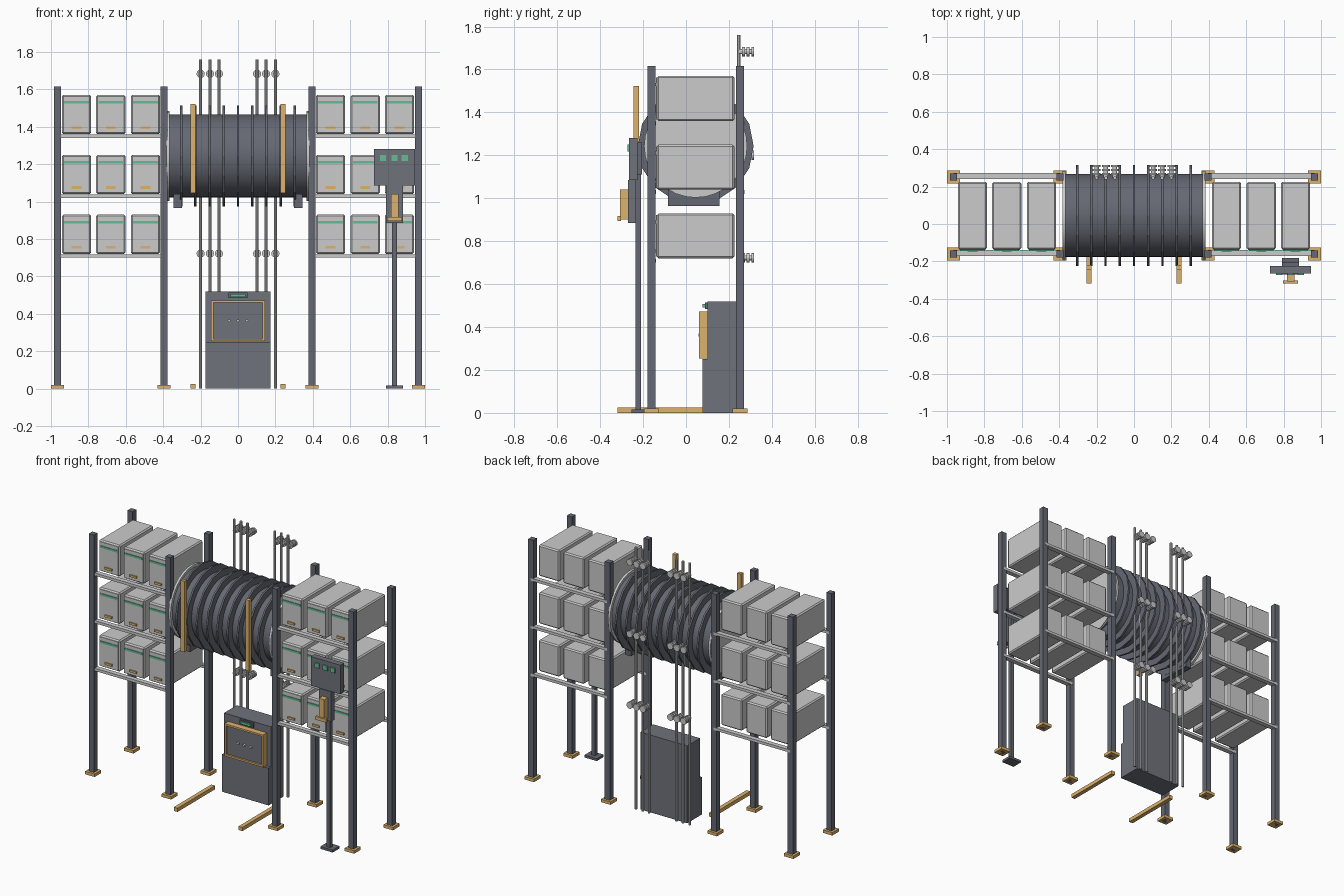
import bpy
from math import pi

if "Cube" in bpy.data.objects:
    bpy.data.objects.remove(bpy.data.objects["Cube"])


def material(name, rgb):
    m = bpy.data.materials.new(name)
    m.diffuse_color = (*rgb, 1)
    m.use_nodes = True
    m.node_tree.nodes["Principled BSDF"].inputs["Base Color"].default_value = m.diffuse_color
    return m


STEEL = material("dark_steel", (0.13, 0.14, 0.17))
PAINT = material("cabinet_paint", (0.16, 0.17, 0.2))
GREY = material("light_grey", (0.55, 0.56, 0.57))
ORANGE = material("safety_orange", (0.73, 0.45, 0.15))
GREEN = material("indicator_green", (0.13, 0.5, 0.3))


def box(name, x, y, z, mat=None, bevel=0):
    """Box from (min, max) ranges along each axis."""
    bpy.ops.mesh.primitive_cube_add(size=1, location=[(a + b) / 2 for a, b in (x, y, z)])
    o = bpy.context.object
    o.name = name
    o.scale = [b - a for a, b in (x, y, z)]
    bpy.ops.object.transform_apply(location=False, rotation=False, scale=True)
    if mat:
        o.data.materials.append(mat)
    if bevel:
        b = o.modifiers.new("bevel", "BEVEL")
        b.width, b.segments = bevel, 1
    return o


def rod(name, loc, r, length, axis, mat, sides=16, smooth=False):
    rot = {"x": (0, pi / 2, 0), "y": (pi / 2, 0, 0), "z": (0, 0, 0)}[axis]
    bpy.ops.mesh.primitive_cylinder_add(vertices=sides, radius=r, depth=length,
                                        location=loc, rotation=rot)
    o = bpy.context.object
    o.name = name
    o.data.materials.append(mat)
    if smooth:
        bpy.ops.object.shade_smooth_by_angle()
    return o


def span(c, half):
    return (c - half, c + half)


def side_span(s, a, b):
    return tuple(sorted((s * a, s * b)))


# Two racks: posts, feet, rails and boxes
for s in (-1, 1):
    for px in (0.396, 0.965):
        for py in (-0.16, 0.252):
            box("rack_post", span(s * px, 0.019), span(py, 0.019), (0, 1.615), STEEL)
            box("rack_foot", span(s * px, 0.035), span(py, 0.035), (0, 0.02), ORANGE)
    for z in (0.72, 1.04, 1.36):
        for py in (-0.155, 0.257):
            box("shelf_rail", side_span(s, 0.396, 0.965), span(py, 0.016),
                (z - 0.02, z - 0.002), GREY)
        for cx in (0.495, 0.68, 0.863):
            x = s * cx
            box("storage_box", span(x, 0.078), (-0.135, 0.225), (z, z + 0.21), GREY, 0.008)
            box("box_front_panel", span(x, 0.07), (-0.14, -0.13), (z + 0.008, z + 0.202), GREY)
            box("box_stripe", span(x, 0.066), (-0.144, -0.138), (z + 0.163, z + 0.177), GREEN)
            box("box_handle", span(x, 0.026), (-0.148, -0.138), (z + 0.028, z + 0.042), ORANGE)

# Horizontal drum with ring fins, end flanges and saddles
DY, DZ = 0.045, 1.243
rod("drum_core", (0, DY, DZ), 0.222, 0.74, "x", STEEL, 32, True)
for i in range(-4, 5):
    rod("drum_fin", (i * 0.076, DY, DZ), 0.27, 0.012, "x", STEEL, 16)
for s in (-1, 1):
    rod("drum_flange", (s * 0.373, DY, DZ), 0.24, 0.016, "x", GREY, 32, True)
    box("drum_saddle", span(s * 0.322, 0.022), (-0.083, 0.157), (0.965, 1.04), STEEL)
    # Guard strips in front of the drum and floor bars
    box("guard_strip", span(s * 0.241, 0.014), (-0.245, -0.22), (1.045, 1.522), ORANGE)
    box("floor_bar", span(s * 0.241, 0.014), (-0.318, 0.08), (0, 0.025), ORANGE)
    # Upright bars with ribbed insulators at the back
    for bx in (0.102, 0.15, 0.2):
        rod("upright_bar", (s * bx, 0.246, 0.88), 0.0085, 1.76, "z", GREY, 10, True)
        for z in (0.722, 1.2, 1.683):
            rod("insulator_core", (s * bx, 0.28, z), 0.012, 0.068, "y", GREY, 12)
            for y in (0.268, 0.289, 0.31):
                rod("insulator_rib", (s * bx, y, z), 0.022, 0.012, "y", GREY, 12)

# Floor cabinet with framed front panel
box("cabinet_body", (-0.174, 0.174), (0.1, 0.236), (0, 0.52), PAINT)
box("cabinet_lower_front", (-0.174, 0.174), (0.077, 0.1), (0, 0.25), PAINT)
box("panel_face", (-0.136, 0.136), (0.072, 0.1), (0.262, 0.462), PAINT)
for z in (0.26, 0.466):
    box("panel_frame_rail", (-0.144, 0.144), (0.06, 0.1), span(z, 0.006), ORANGE)
for x in (-0.138, 0.138):
    box("panel_frame_side", span(x, 0.006), (0.06, 0.1), (0.254, 0.472), ORANGE)
for x in (-0.047, 0, 0.047):
    rod("panel_knob", (x, 0.066, 0.363), 0.008, 0.014, "y", GREY, 12)
box("indicator_base", span(0, 0.05), (0.088, 0.1), (0.484, 0.514), STEEL)
box("indicator_light", span(0, 0.039), (0.078, 0.09), (0.491, 0.507), GREEN)

# Control stand on the right
SX = 0.837
box("stand_base", span(SX, 0.046), (-0.255, -0.182), (0, 0.016), STEEL)
box("stand_post", span(SX, 0.013), (-0.235, -0.21), (0, 1.2), STEEL)
box("control_box", span(SX, 0.11), (-0.265, -0.225), (1.085, 1.28), PAINT)
box("control_box_mount", span(SX, 0.046), (-0.235, -0.205), (1.11, 1.26), STEEL)
for x in (0.775, SX, 0.892):
    box("control_light", span(x, 0.017), (-0.272, -0.264), (1.218, 1.25), GREEN)
box("lever_plate", span(SX, 0.045), (-0.27, -0.234), (0.885, 1.085), PAINT)
box("lever_arm", span(SX, 0.02), (-0.308, -0.268), (0.9, 1.04), ORANGE)
box("lever_grip", span(SX, 0.04), (-0.318, -0.302), (0.895, 0.917), ORANGE)
